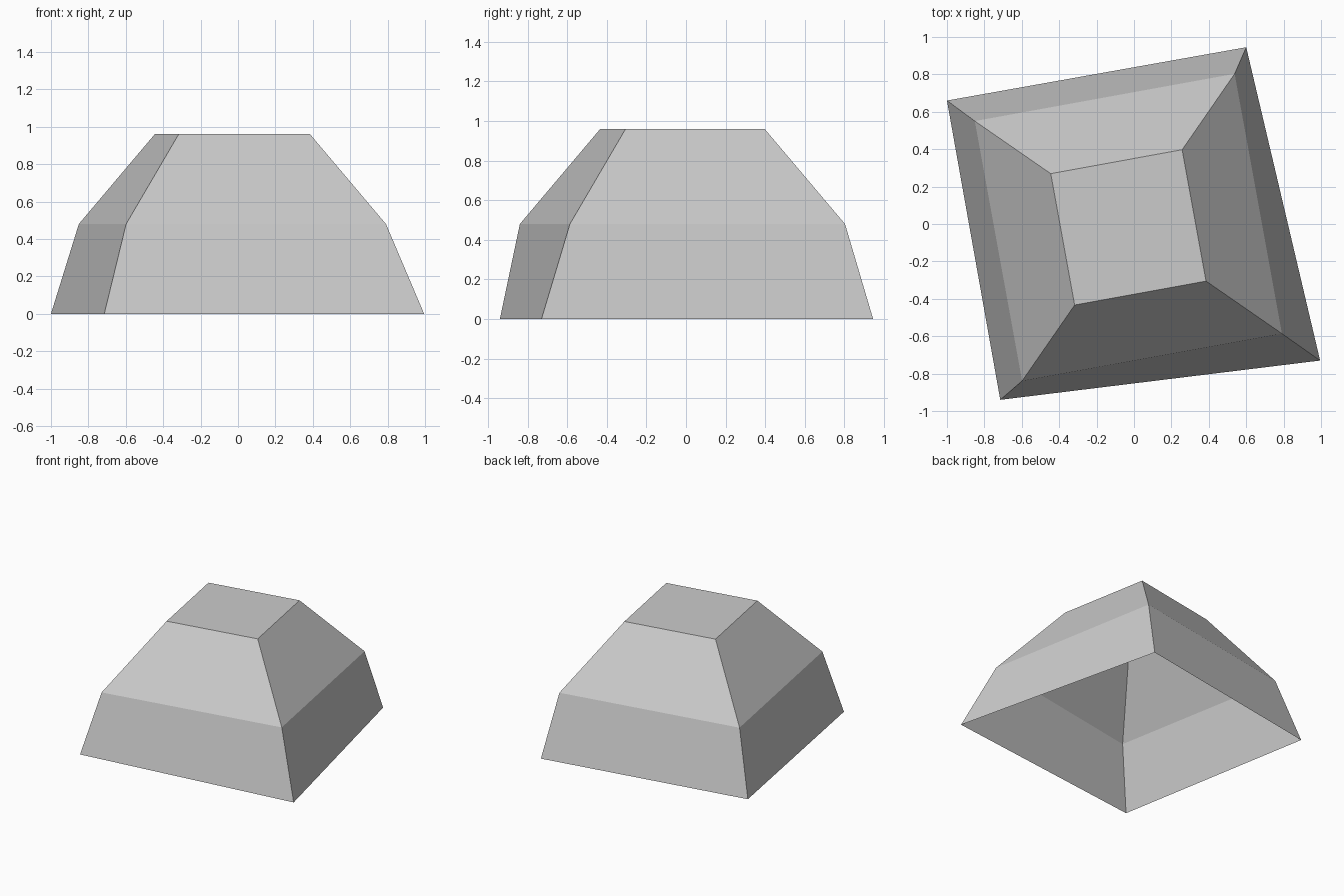
import bpy
import bmesh
from mathutils import Matrix, Vector

cube = bpy.data.objects.get("Cube")
if cube:
    bpy.data.objects.remove(cube, do_unlink=True)

# Plain grey finish
grey = bpy.data.materials.new("light_grey")
grey.use_nodes = True
colour = (0.6, 0.6, 0.6, 1)
grey.diffuse_color = colour
grey.node_tree.nodes["Principled BSDF"].inputs["Base Color"].default_value = colour

# Hollow block: a skewed base ring below two concentric turned squares
turn = Matrix.Rotation(0.18, 3, 'Z')
centre = Vector((-0.03, -0.018, 0))


def square(half, z):
    corners = [(-half, half), (half, half), (half, -half), (-half, -half)]
    return [centre + turn @ Vector((x, y, z)) for x, y in corners]


base = [(-1, 0.66, 0), (0.6, 0.945, 0), (0.995, -0.73, 0), (-0.715, -0.94, 0)]
bm = bmesh.new()
rings = [[bm.verts.new(p) for p in ring]
         for ring in (base, square(0.706, 0.48), square(0.357, 0.96))]

# Sloping walls and flat top, open underneath
for low, high in zip(rings, rings[1:]):
    for i in range(4):
        j = (i + 1) % 4
        bm.faces.new((low[j], low[i], high[i], high[j]))
bm.faces.new(reversed(rings[-1]))

mesh = bpy.data.meshes.new("tapered_block")
bm.to_mesh(mesh)
bm.free()
mesh.materials.append(grey)
block = bpy.data.objects.new("tapered_block", mesh)
bpy.context.collection.objects.link(block)
